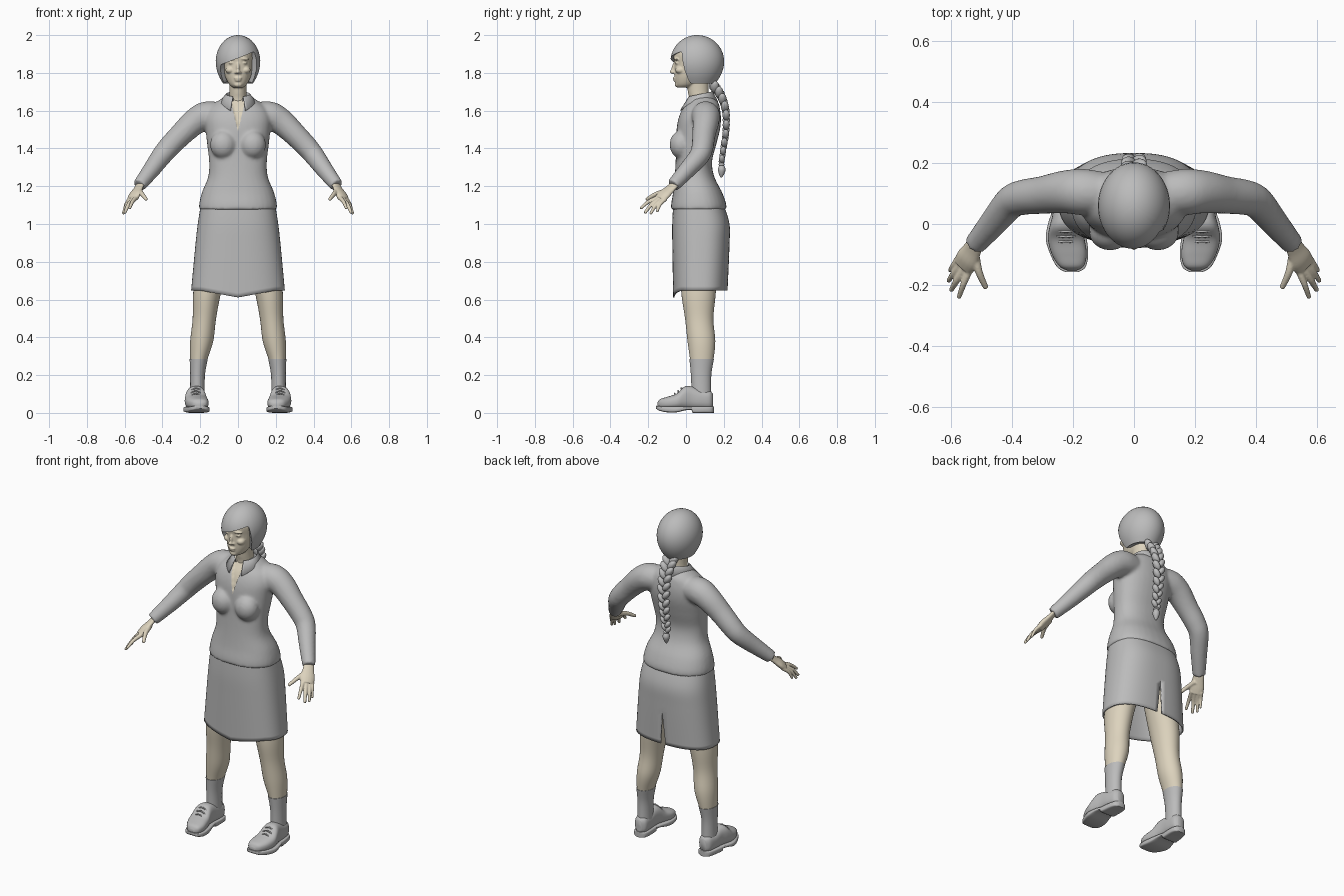
import bpy, bmesh, math
from math import sin, cos, pi, radians
from mathutils import Vector, Matrix, Euler

cube = bpy.data.objects.get("Cube")
if cube:
    bpy.data.objects.remove(cube)


def material(name, rgb):
    m = bpy.data.materials.new(name)
    m.use_nodes = True
    m.diffuse_color = (*rgb, 1)
    m.node_tree.nodes["Principled BSDF"].inputs["Base Color"].default_value = (*rgb, 1)
    return m


GREY = material("light grey", (0.5, 0.5, 0.5))
SKIN = material("pale skin", (0.72, 0.65, 0.51))


def spline(rows, k=5):
    """Catmull-Rom resampling of rows of numbers."""
    out = []
    for i in range(len(rows) - 1):
        four = [rows[min(max(i + j, 0), len(rows) - 1)] for j in (-1, 0, 1, 2)]
        for s in range(k):
            t = s / k
            out.append([b + 0.5 * t * (c - a + t * (2*a - 5*b + 4*c - d + t * (3*(b - c) + d - a)))
                        for a, b, c, d in zip(*four)])
    return out + [list(rows[-1])]


def grid(bm, pts, wrap=True, cap=True):
    vs = [[bm.verts.new(p) for p in row] for row in pts]
    n = len(vs[0])
    for a, b in zip(vs, vs[1:]):
        for i in range(n if wrap else n - 1):
            j = (i + 1) % n
            bm.faces.new((a[i], a[j], b[j], b[i]))
    if wrap and cap:
        bm.faces.new(vs[0])
        bm.faces.new(vs[-1])


def power(v, e):
    return math.copysign(abs(v) ** (2 / e), v)


def loft(bm, rings, n=32, e=2.0):
    grid(bm, [[c + u * power(cos(2*pi*i/n), e) + v * power(sin(2*pi*i/n), e)
               for i in range(n)] for c, u, v in rings])


def stack(bm, rows, e=2.0, upright=True):
    """Rows: height, centre x, half width, front, back (or depth, x, width, bottom, top)."""
    rings = []
    for p, x, w, lo, hi in spline(rows):
        m, h = (lo + hi) / 2, (hi - lo) / 2
        rings.append((Vector((x, m, p) if upright else (x, p, m)), Vector((w, 0, 0)),
                      Vector((0, h, 0) if upright else (0, 0, h))))
    loft(bm, rings, e=e)


def tube(bm, pts, side=(0, 1, 0), flat=1.0, n=16, k=5):
    pts = spline(pts, k)
    c = [Vector(p[:3]) for p in pts]
    rings = []
    for i, p in enumerate(pts):
        t = (c[min(i + 1, len(c) - 1)] - c[max(i - 1, 0)]).normalized()
        u = Vector(side)
        u = (u - t * u.dot(t)).normalized()
        rings.append((c[i], u * p[3], t.cross(u) * p[3] * flat))
    loft(bm, rings, n)


def ball(bm, pos, size, rot=(0, 0, 0)):
    m = Matrix.LocRotScale(Vector(pos), Euler(rot), Vector(size))
    bmesh.ops.create_uvsphere(bm, u_segments=20, v_segments=12, radius=1, matrix=m)


def finish(bm, name, mat, voxel=0, relax=0, shell=0, mirror=False, angle=50):
    bmesh.ops.remove_doubles(bm, verts=bm.verts, dist=1e-5)
    bmesh.ops.recalc_face_normals(bm, faces=bm.faces)
    me = bpy.data.meshes.new(name)
    bm.to_mesh(me)
    bm.free()
    me.materials.append(mat)
    ob = bpy.data.objects.new(name, me)
    bpy.context.collection.objects.link(ob)
    bpy.ops.object.select_all(action='DESELECT')
    ob.select_set(True)
    bpy.context.view_layer.objects.active = ob
    bpy.ops.object.shade_smooth_by_angle(angle=radians(angle))
    if voxel:
        r = ob.modifiers.new("Blend", 'REMESH')
        r.mode, r.voxel_size, r.use_smooth_shade = 'VOXEL', voxel, True
    if relax:
        s = ob.modifiers.new("Relax", 'SMOOTH')
        s.factor, s.iterations = 0.5, relax
    if shell:
        ob.modifiers.new("Thickness", 'SOLIDIFY').thickness = shell
    if mirror:
        ob.modifiers.new("Mirror", 'MIRROR').use_mirror_merge = False
    return ob


# Jacket: torso, bust and sleeves blended into one skin
bm = bmesh.new()
stack(bm, [(1.075, 0, .207, -.08, .215), (1.11, 0, .205, -.078, .212), (1.17, 0, .19, -.068, .19),
           (1.25, 0, .158, -.06, .15), (1.33, 0, .153, -.055, .138), (1.42, 0, .163, -.052, .16),
           (1.5, 0, .172, -.05, .18), (1.56, 0, .175, -.04, .185), (1.61, 0, .155, -.02, .18),
           (1.645, 0, .115, .005, .17), (1.675, 0, .07, .025, .14)], e=2.3)
for s in (-1, 1):
    ball(bm, (s * .078, -.025, 1.42), (.07, .062, .075))
    tube(bm, [(s * x, y, z, r) for x, y, z, r in (
        (.1, .1, 1.575, .07), (.17, .105, 1.572, .076), (.23, .105, 1.54, .07),
        (.3, .095, 1.475, .062), (.365, .087, 1.408, .058), (.405, .07, 1.36, .054),
        (.46, .005, 1.285, .046), (.522, -.068, 1.205, .036))], n=24)
jacket = finish(bm, "jacket", GREY, voxel=.009, relax=6)
bpy.context.view_layer.update()
me = bpy.data.meshes.new_from_object(jacket.evaluated_get(bpy.context.evaluated_depsgraph_get()))
jacket.modifiers.clear()
jacket.data = me
me.materials.clear()
me.materials.append(GREY)
me.materials.append(SKIN)

# Open neckline cut into the jacket front
bm = bmesh.new()
bm.from_mesh(me)
tip = Vector((0, 0, 1.49))
sides = [Vector((s * .19, 0, -.045)).normalized() for s in (-1, 1)]
for nrm in sides:
    bmesh.ops.bisect_plane(bm, geom=bm.verts[:] + bm.edges[:] + bm.faces[:], dist=1e-5,
                           plane_co=tip, plane_no=nrm)


def in_neckline(p):
    return p.y < .06 and all((p - tip).dot(nrm) < -1e-4 for nrm in sides)


for f in bm.faces:
    f.smooth = True
    f.material_index = int(in_neckline(f.calc_center_median()))
for v in bm.verts:
    if in_neckline(v.co):
        v.co.y += .008
bm.to_mesh(me)
bm.free()

# Folded collar, open at the front
bm = bmesh.new()
rows = [[], [], []]
for i in range(41):
    a = radians(24 + 312 * i / 40)
    c, front = cos(a), max(cos(a), 0)
    rows[0].append((.052 * sin(a), .075 - .055 * c, 1.65 - .02 * c))
    rows[1].append((.064 * sin(a), .075 - .066 * c, 1.688 - .014 * c))
    rows[2].append((.098 * sin(a), .065 - .105 * c, 1.648 - .055 * front ** 2))
grid(bm, rows, wrap=False)
finish(bm, "collar", GREY, shell=.006, angle=80)

# Skirt with a pointed front hem and a back slit
bm = bmesh.new()
profile = spline([(0, .197, -.068, .2), (.22, .213, -.073, .23), (.48, .226, -.072, .23),
                  (1, .248, -.068, .22)], 7)
rows = []
for t, w, lo, hi in profile:
    row = []
    for i in range(73):
        a = 2 * pi * i / 72
        x, y = w * power(sin(a), 2.5), (lo + hi) / 2 + (hi - lo) / 2 * power(cos(a), 2.5)
        hem = .648 - (max(0, 1 - abs(x) / .2) * .037 if y < 0 else 0)
        z = 1.1 - t * (1.1 - hem)
        if i in (0, 72):
            x += (1 if i == 0 else -1) * max(0, .84 - z) * .09
        row.append((x, y, z))
    rows.append(row)
grid(bm, rows, wrap=False)
finish(bm, "skirt", GREY, shell=.008)

# Legs, socks and shoes
bm = bmesh.new()
stack(bm, [(1.0, .1, .09, -.02, .17), (.8, .13, .085, -.025, .165), (.64, .163, .074, -.025, .158),
           (.5, .178, .062, -.005, .145), (.38, .192, .061, .008, .155), (.28, .208, .045, .022, .145),
           (.2, .215, .034, .03, .13)])
finish(bm, "legs", SKIN, mirror=True)

bm = bmesh.new()
stack(bm, [(.285, .208, .048, .018, .148), (.2, .214, .039, .026, .134), (.08, .215, .039, .03, .134)])
finish(bm, "socks", GREY, mirror=True)

bm = bmesh.new()
stack(bm, [(-.152, .203, .015, .03, .052), (-.138, .205, .04, .025, .072), (-.1, .212, .057, .02, .085),
           (-.05, .222, .06, .02, .102), (-.01, .224, .053, .02, .138), (.03, .221, .046, .02, .14),
           (.08, .218, .044, .02, .122), (.125, .215, .038, .02, .118), (.143, .215, .02, .03, .1)],
      e=2.6, upright=False)
finish(bm, "shoes", GREY, mirror=True)

bm = bmesh.new()
stack(bm, [(-.158, .203, .02, .022, .038), (-.142, .205, .046, .012, .036), (-.1, .212, .062, .003, .034),
           (-.05, .222, .067, .003, .034), (.0, .224, .058, .014, .034), (.03, .222, .05, .014, .034),
           (.038, .222, .049, .0, .034), (.1, .217, .046, .0, .034), (.135, .215, .037, .0, .034),
           (.148, .215, .018, .0, .034)], e=5, upright=False)
finish(bm, "shoe_soles", GREY, mirror=True)

bm = bmesh.new()
for y, z in ((-.055, .1), (-.038, .114), (-.021, .128)):
    tube(bm, [(.19, y, z - .012, .004), (.223, y - .004, z + .003, .004), (.256, y, z - .012, .004)], n=8)
finish(bm, "shoe_laces", GREY, mirror=True)

# Hands: palm, fingers and thumb blended together
bm = bmesh.new()
tube(bm, [(.512, -.05, 1.22, .028), (.53, -.085, 1.185, .033), (.546, -.115, 1.157, .041),
          (.558, -.138, 1.132, .038)], side=(-.04, -.04, .01), flat=.48)
for base, end, r in (((.535, -.14, 1.142), (.573, -.238, 1.085), .0105),
                     ((.553, -.138, 1.132), (.598, -.215, 1.062), .011),
                     ((.566, -.125, 1.128), (.607, -.185, 1.058), .0105),
                     ((.573, -.108, 1.132), (.603, -.152, 1.068), .0095),
                     ((.522, -.095, 1.175), (.487, -.205, 1.132), .0125)):
    a, b = Vector(base), Vector(end)
    m = (a + b) / 2 + Vector((.004, -.006, .006))
    tube(bm, [(*a, r * 1.2), (*m, r), (*b, r * .75)], side=(0, 0, 1), n=12)
    ball(bm, b, [r * .75] * 3)
finish(bm, "hands", SKIN, voxel=.004, relax=2, mirror=True)

# Head with facial features, and neck
bm = bmesh.new()
stack(bm, [(1.722, 0, .026, -.045, .03), (1.738, 0, .046, -.055, .06), (1.77, 0, .064, -.06, .1),
           (1.805, 0, .076, -.062, .145), (1.85, 0, .083, -.062, .165), (1.9, 0, .085, -.066, .165),
           (1.94, 0, .074, -.045, .145), (1.97, 0, .045, -.01, .11)])
stack(bm, [(1.56, 0, .056, .01, .14), (1.65, 0, .048, .018, .125), (1.7, 0, .045, .01, .12),
           (1.77, 0, .048, -.0, .12)])
ball(bm, (0, -.064, 1.829), (.009, .012, .032), (radians(-14), 0, 0))
ball(bm, (0, -.072, 1.806), (.012, .014, .011))
ball(bm, (0, -.058, 1.772), (.021, .012, .006))
ball(bm, (0, -.056, 1.761), (.018, .012, .007))
ball(bm, (0, -.046, 1.738), (.022, .014, .014))
for s in (-1, 1):
    ball(bm, (s * .011, -.064, 1.802), (.008, .01, .007))
    ball(bm, (s * .034, -.048, 1.853), (.016, .011, .007), (0, 0, s * .25))
    ball(bm, (s * .035, -.052, 1.874), (.026, .012, .007), (0, s * .1, s * .35))
    ball(bm, (s * .042, -.03, 1.815), (.025, .028, .02))
finish(bm, "head_and_neck", SKIN, voxel=.0045, relax=2)

# Hair cap with a swept fringe
bm = bmesh.new()
cols, steps = 96, 16


def hair_point(a, z, k=1.0):
    d = z - 1.86
    f = k * (math.sqrt(max(0, 1 - (d / .14) ** 2)) if d > 0 else 1 - .35 * (d / .12) ** 2)
    return (.118 * f * sin(a), .06 - .142 * f * cos(a), z)


ends = []
for i in range(cols):
    a = 2 * pi * i / cols
    off = min(a, 2 * pi - a)
    t = min(max((off - radians(50)) / radians(18), 0), 1)
    t = t * t * (3 - 2 * t)
    ends.append((a, (1 - t) * (1.878 + .045 * sin(a)) + t * 1.745))
rows = [[hair_point(a, 2 - (2 - ze) * (1 - cos(j / steps * pi / 2))) for a, ze in ends]
        for j in range(steps + 1)]
rows.append([hair_point(a, ze + .004, .9) for a, ze in ends])
rows.append([hair_point(a, ze + .012, .5) for a, ze in ends])
grid(bm, rows, cap=False)
finish(bm, "hair", GREY, angle=60)

# Braid of alternating lobes, with a tie and a tuft
bm = bmesh.new()
path = spline([(.145, 1.735), (.185, 1.68), (.21, 1.6), (.212, 1.5), (.2, 1.41), (.188, 1.33)], 4)
for i, (y, z) in enumerate(path):
    k = 1 - .4 * i / len(path)
    s = 1 if i % 2 else -1
    ball(bm, (s * .02 * k, y, z), (.021 * k, .024 * k, .038 * k), (0, s * radians(35), 0))
finish(bm, "braid", GREY)

bm = bmesh.new()
ball(bm, (0, .188, 1.315), (.016, .016, .009))
tube(bm, [(0, .188, 1.315, .01), (0, .189, 1.29, .02), (0, .188, 1.265, .014), (0, .186, 1.245, .003)])
finish(bm, "braid_end", GREY)
